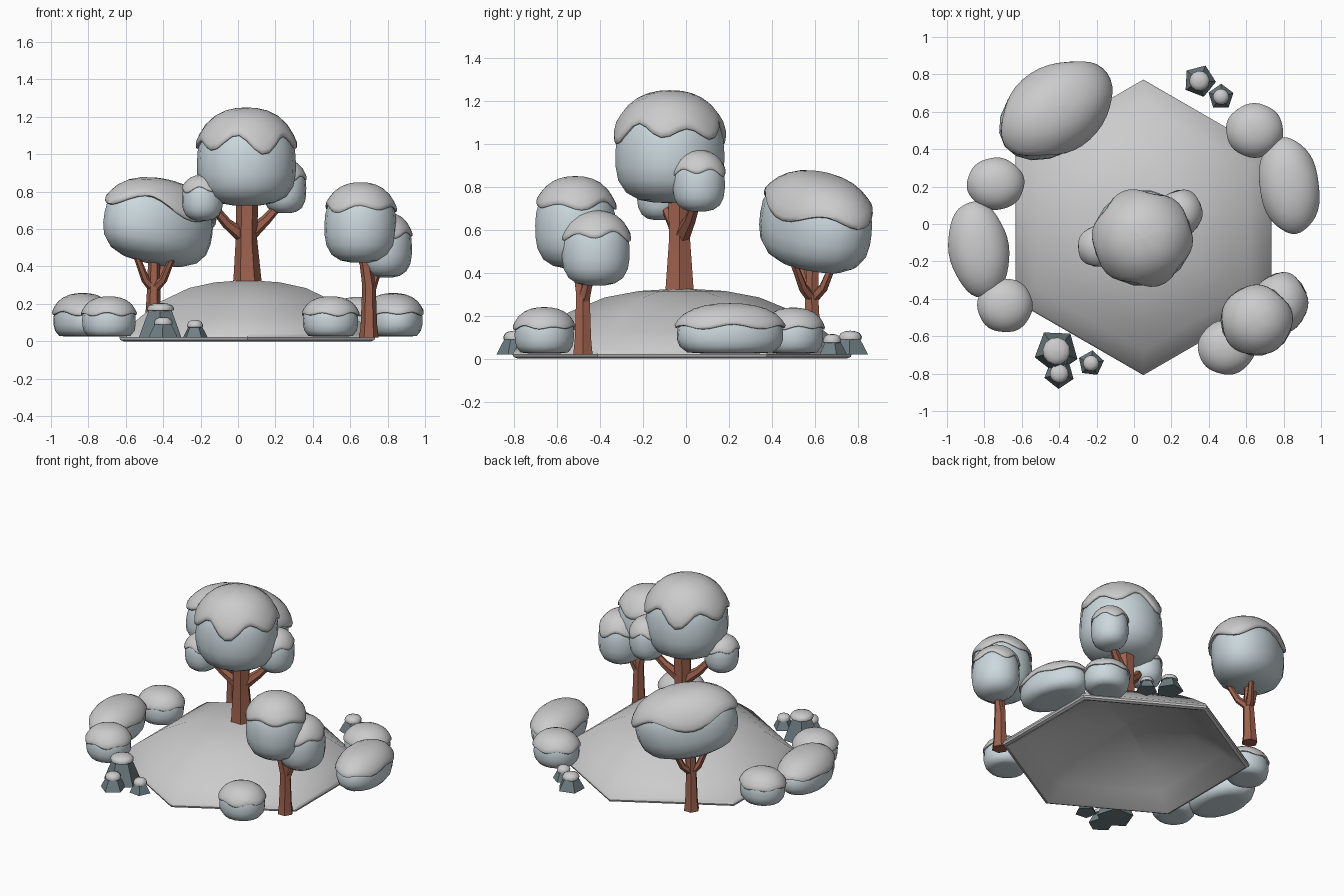
import bpy, math
from mathutils import Vector, Euler

if "Cube" in bpy.data.objects:
    bpy.data.objects.remove(bpy.data.objects["Cube"])


def material(name, rgb):
    m = bpy.data.materials.new(name)
    m.diffuse_color = (*rgb, 1)
    m.use_nodes = True
    m.node_tree.nodes["Principled BSDF"].inputs["Base Color"].default_value = m.diffuse_color
    return m


LEAF = material("frosted_foliage", (0.60, 0.69, 0.73))
BARK = material("bark", (0.34, 0.12, 0.075))
STONE = material("stone", (0.16, 0.21, 0.23))


def loft(name, rings, mat=None, smooth=40):
    """Bridge a list of equal-length point rings and close both ends."""
    n = len(rings[0])
    verts = [p for r in rings for p in r]
    faces = [(a * n + i, a * n + (i + 1) % n, (a + 1) * n + (i + 1) % n, (a + 1) * n + i)
             for a in range(len(rings) - 1) for i in range(n)]
    faces.append(tuple(reversed(range(n))))
    faces.append(tuple(range(len(verts) - n, len(verts))))
    me = bpy.data.meshes.new(name)
    me.from_pydata(verts, [], faces)
    me.validate()
    ob = bpy.data.objects.new(name, me)
    bpy.context.collection.objects.link(ob)
    if mat:
        me.materials.append(mat)
    bpy.ops.object.select_all(action='DESELECT')
    ob.select_set(True)
    bpy.context.view_layer.objects.active = ob
    if smooth:
        bpy.ops.object.shade_smooth_by_angle(angle=math.radians(smooth))
    return ob


def clump(name, c, r, up, down, yaw=0, tilt=0, edge=70, drip=8, waves=5, phase=0, flat=None):
    """Rounded foliage body with a dripping snow cap."""
    rot = Euler((0, tilt, yaw)).to_matrix()
    c = Vector(c)

    def point(phi, az, k):
        rho, z = math.sin(phi), math.cos(phi)
        e = 2.3 if z > 0 else 3.0
        s = k * (rho ** e + abs(z) ** e) ** (-1 / e)
        h = s * z * (up if z > 0 else down)
        if flat is not None:
            h = max(h, flat - c.z)
        return c + rot @ Vector((s * rho * r[0] * math.cos(az), s * rho * r[1] * math.sin(az), h))

    def ring(phi_of, k, n):
        return [point(phi_of(math.tau * i / n), math.tau * i / n, k) for i in range(n)]

    # body, from bottom to top
    loft(name + "_foliage",
         [ring(lambda a, j=j: math.pi * (1 - j / 12) * 0.99 + 0.012, 1, 18) for j in range(13)],
         LEAF, 50)

    # cap, from its tucked-in lip to the top
    def lip(a):
        w = 0.65 * math.sin(waves * a + phase) + 0.35 * math.sin((waves - 2) * a + 2 * phase + 1)
        return math.radians(edge + drip * w)
    rings = [ring(lip, 0.96, 40), ring(lambda a: lip(a) + 0.05, 1.02, 40),
             ring(lambda a: lip(a) + 0.04, 1.05, 40), ring(lambda a: lip(a) - 0.04, 1.07, 40)]
    rings += [ring(lambda a, t=t: lip(a) * t, 1.06, 40) for t in (0.85, 0.68, 0.5, 0.33, 0.17, 0.01)]
    loft(name + "_snow", rings, None, 60)


def limb(name, pts, radii, n=6):
    """Tapered faceted trunk or branch along a path."""
    pts = [Vector(p) for p in pts]
    rings = []
    for i, p in enumerate(pts):
        d = (pts[min(i + 1, len(pts) - 1)] - pts[max(i - 1, 0)]).normalized()
        u = d.cross(Vector((0, 1, 0.01))).normalized()
        v = d.cross(u)
        rings.append([p + radii[i] * (u * math.cos(math.tau * k / n) + v * math.sin(math.tau * k / n))
                      for k in range(n)])
    loft(name, rings, BARK, 25)


def disc(c, r, z, n, turn, sx=1):
    return [Vector((c[0] + sx * r * math.cos(math.tau * i / n + turn),
                    c[1] + r * math.sin(math.tau * i / n + turn), z)) for i in range(n)]


# hexagonal snow mound, hollow underneath
profile = [(0.01, 0.24), (0.45, 0.17), (0.62, 0.08), (0.74, 0.01), (0.765, 0.0), (0.785, 0.008),
           (0.79, 0.02), (0.78, 0.04), (0.66, 0.13), (0.53, 0.215), (0.36, 0.285), (0.2, 0.315), (0.01, 0.327)]
loft("snow_mound", [disc((0.05, -0.018), r, z, 6, math.pi / 2) for r, z in profile])

# tall tree on the mound
limb("tall_trunk", [(0.05, -0.03, 0.27), (0.05, -0.03, 0.34), (0.045, -0.03, 0.55), (0.05, -0.03, 0.8)],
     [0.082, 0.074, 0.057, 0.06])
limb("tall_branch_left", [(0.03, -0.03, 0.56), (-0.06, -0.06, 0.63), (-0.15, -0.11, 0.74)], [0.04, 0.028, 0.022])
limb("tall_branch_right", [(0.06, -0.02, 0.57), (0.15, 0.02, 0.65), (0.23, 0.05, 0.74)], [0.04, 0.028, 0.022])
clump("tall_main", (0.045, -0.075, 0.95), (0.265, 0.258), 0.283, 0.225, edge=67, drip=11, waves=6, phase=2.6)
clump("tall_left", (-0.19, -0.12, 0.77), (0.11, 0.11), 0.113, 0.125, edge=68, drip=9, phase=1)
clump("tall_right", (0.25, 0.06, 0.82), (0.115, 0.123), 0.142, 0.135, edge=68, drip=9, phase=2)

# leaning tree at back left
limb("leaning_trunk", [(-0.455, 0.59, 0.02), (-0.455, 0.59, 0.08), (-0.45, 0.585, 0.28), (-0.45, 0.59, 0.46)],
     [0.052, 0.044, 0.036, 0.03])
for i, (x, y) in enumerate(((-0.54, 0.54), (-0.35, 0.5), (-0.39, 0.69))):
    limb(f"leaning_branch_{i}", [(-0.45, 0.588, 0.28), ((x - 0.45) / 2, (y + 0.59) / 2, 0.33), (x, y, 0.45)],
         [0.028, 0.022, 0.017])
clump("leaning_tree", (-0.425, 0.605, 0.63), (0.325, 0.225), 0.225, 0.215, yaw=0.62, tilt=0.2,
      edge=72, drip=12, waves=4, phase=1.2)

# forked tree at front right
limb("forked_trunk", [(0.70, -0.48, 0.02), (0.70, -0.48, 0.09), (0.70, -0.48, 0.3), (0.67, -0.51, 0.5)],
     [0.052, 0.044, 0.036, 0.03])
limb("forked_branch", [(0.70, -0.48, 0.26), (0.73, -0.46, 0.34), (0.77, -0.43, 0.44)], [0.032, 0.026, 0.02])
clump("forked_high", (0.655, -0.515, 0.62), (0.193, 0.19), 0.217, 0.2, edge=64, drip=6, phase=0.5)
clump("forked_low", (0.785, -0.42, 0.505), (0.145, 0.16), 0.175, 0.165, edge=66, drip=9, phase=1.5)

# snowy bushes around the edge: x, y, half sizes, top height, turn
bushes = [(-0.74, 0.215, 0.148, 0.135, 0.235, 0), (-0.83, -0.135, 0.155, 0.25, 0.258, 0.15),
          (-0.69, -0.435, 0.143, 0.14, 0.24, 0), (0.495, -0.66, 0.148, 0.14, 0.24, 0),
          (0.645, 0.50, 0.148, 0.14, 0.238, 0), (0.83, 0.205, 0.155, 0.25, 0.258, 0.15)]
for i, (x, y, rx, ry, top, yaw) in enumerate(bushes):
    clump(f"bush_{i}", (x, y, 0.115), (rx, ry), (top - 0.115) / 1.06, 0.11, yaw=yaw,
          edge=74, drip=5, waves=6, phase=i, flat=0.025)

# five-sided rocks with snow on top: x, y, radius, height, turn
rocks = [(-0.415, -0.68, 0.12, 0.205, 0.9), (-0.40, -0.80, 0.082, 0.13, 0.9), (-0.23, -0.745, 0.07, 0.115, 0.2),
         (0.35, 0.765, 0.088, 0.13, 1.2), (0.465, 0.68, 0.07, 0.115, 0.3)]
for i, (x, y, r, h, turn) in enumerate(rocks):
    body = h - 0.03
    loft(f"rock_{i}", [disc((x, y), r, 0.02, 5, turn), disc((x, y), r * 0.78, 0.02 + (body - 0.02) * 0.45, 5, turn),
                       disc((x, y), r * 0.5, body, 5, turn)], STONE, 0)
    cap = [(0.45, -0.012), (0.6, -0.01), (0.62, 0.002), (0.52, 0.018), (0.3, 0.027), (0.02, 0.03)]
    loft(f"rock_snow_{i}", [disc((x, y), r * k, body + z, 12, turn) for k, z in cap], None, 60)
